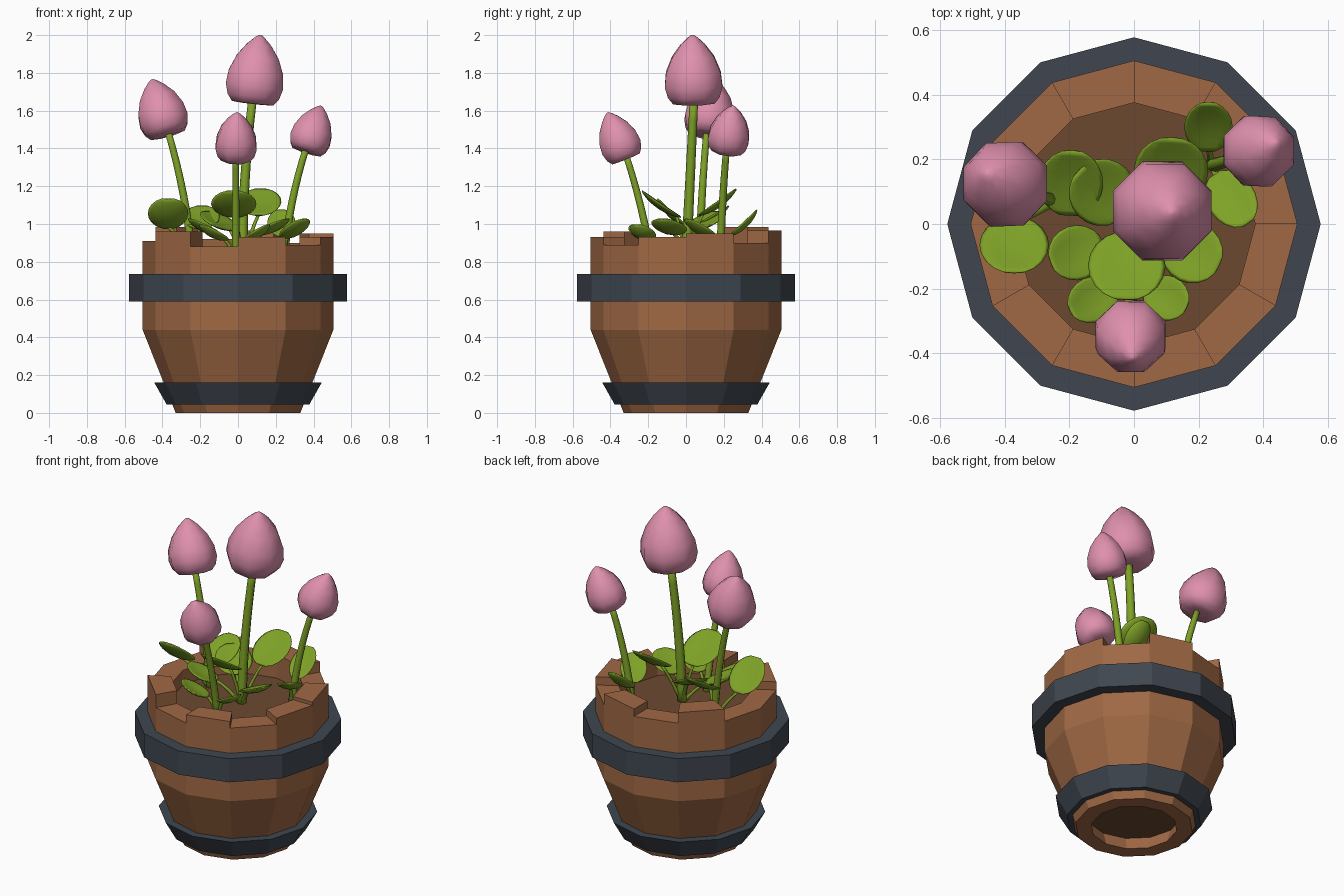
import bpy, bmesh, math
from mathutils import Vector

if "Cube" in bpy.data.objects:
    bpy.data.objects.remove(bpy.data.objects["Cube"])


def material(name, rgb):
    m = bpy.data.materials.new(name)
    m.diffuse_color = (*rgb, 1)
    m.use_nodes = True
    m.node_tree.nodes["Principled BSDF"].inputs["Base Color"].default_value = m.diffuse_color
    return m


WOOD = material("terracotta wood", (0.35, 0.14, 0.058))
IRON = material("slate iron", (0.05, 0.062, 0.08))
SOIL = material("dark soil", (0.147, 0.066, 0.03))
GREEN = material("leaf green", (0.21, 0.36, 0.02))
PINK = material("bud pink", (0.74, 0.28, 0.42))


def make(name, verts, faces, mat, smooth=False):
    bm = bmesh.new()
    vs = [bm.verts.new(v) for v in verts]
    for f in faces:
        bm.faces.new([vs[i] for i in f])
    bmesh.ops.recalc_face_normals(bm, faces=bm.faces)
    for f in bm.faces:
        f.smooth = smooth
    me = bpy.data.meshes.new(name)
    bm.to_mesh(me)
    bm.free()
    me.materials.append(mat)
    ob = bpy.data.objects.new(name, me)
    bpy.context.collection.objects.link(ob)
    return ob


def loft(name, rings, mat, smooth=False, closed=False):
    """Skin a list of equal rings; cap the ends unless closed into a loop."""
    n, k = len(rings[0]), len(rings)
    faces = []
    for i in range(k if closed else k - 1):
        a, b = i * n, ((i + 1) % k) * n
        faces += [(a + j, a + (j + 1) % n, b + (j + 1) % n, b + j) for j in range(n)]
    if not closed:
        faces += [tuple(range(n)), tuple(range((k - 1) * n, k * n))]
    return make(name, [p for r in rings for p in r], faces, mat, smooth)


def ring(r, z, n=12):
    return [(r * math.cos(math.tau * i / n), r * math.sin(math.tau * i / n), z) for i in range(n)]


def frame(d):
    d = d.normalized()
    u = Vector((1, 0, 0))
    u = (u - d * u.dot(d)).normalized()
    return d, u, d.cross(u)


def bezier(a, b, c, t):
    return a * (1 - t) ** 2 + b * 2 * t * (1 - t) + c * t * t


def tube(name, a, b, c, r0, r1, steps=8, n=8):
    a, b, c = Vector(a), Vector(b), Vector(c)
    rings = []
    for i in range(steps + 1):
        t = i / steps
        p = bezier(a, b, c, t)
        _, u, v = frame((b - a) * (1 - t) + (c - b) * t)
        r = r0 + (r1 - r0) * t
        rings.append([p + u * r * math.cos(math.tau * j / n) + v * r * math.sin(math.tau * j / n)
                      for j in range(n)])
    return loft(name, rings, GREEN, True)


# Twelve wooden staves with uneven tops
tops = [0.95, 0.90, 0.965, 0.92, 0.985, 0.91, 0.91, 0.96, 0.88, 0.93, 0.89, 0.93]
for i, top in enumerate(tops):
    profile = [(0.33, 0), (0.505, 0.44), (0.505, top), (0.375, top), (0.375, 0.44), (0.24, 0)]
    sides = []
    for a in (math.radians(30 * i), math.radians(30 * i + 30)):
        sides.append([(r * math.cos(a), r * math.sin(a), z) for r, z in profile])
    loft(f"stave_{i + 1}", sides, WOOD)

# Iron bands
loft("upper_band", [ring(0.5, 0.59), ring(0.577, 0.59), ring(0.577, 0.735), ring(0.5, 0.735)],
     IRON, closed=True)
loft("lower_band", [ring(0.34, 0.045), ring(0.378, 0.045), ring(0.443, 0.16), ring(0.385, 0.16)],
     IRON, closed=True)

# Soil filling the barrel
loft("soil", [ring(0.268, 0.08), ring(0.38, 0.44), ring(0.38, 0.82)], SOIL)

# Flowers: stem base, stem bend, bud base, bud tip, bud radius
flowers = [
    ((0.025, 0.0, 0.8), (0.02, 0.02, 1.2), (0.077, 0.042, 1.64), (0.118, 0.035, 2.0), 0.165, 0.028),
    ((-0.24, 0.07, 0.8), (-0.27, 0.08, 1.15), (-0.372, 0.11, 1.475), (-0.455, 0.155, 1.765), 0.14, 0.022),
    ((0.24, 0.18, 0.8), (0.27, 0.19, 1.12), (0.362, 0.215, 1.385), (0.44, 0.25, 1.625), 0.117, 0.022),
    ((-0.012, -0.18, 0.8), (-0.012, -0.23, 1.1), (-0.012, -0.318, 1.345), (-0.005, -0.415, 1.59), 0.117, 0.021),
]
bud_profile = [(-0.01, 0.35), (0.0, 0.72), (0.1, 0.9), (0.25, 1.0), (0.45, 0.95),
               (0.68, 0.73), (0.86, 0.42), (0.96, 0.18), (1.0, 0.05)]
for i, (base, bend, neck, tip, rad, thick) in enumerate(flowers):
    tube(f"stem_{i + 1}", base, bend, Vector(neck) + Vector((0, 0, 0.02)), thick, thick * 0.8)
    neck, tip = Vector(neck), Vector(tip)
    _, u, v = frame(tip - neck)
    rings = []
    for t, r in bud_profile:
        c = neck.lerp(tip, t)
        rings.append([c + (u * math.cos(a) + v * math.sin(a)) * r * rad
                      for a in (math.tau * (j + 0.5) / 8 for j in range(8))])
    loft(f"bud_{i + 1}", rings, PINK, True)

# Leaves: blade base, blade tip, width, index of the flower they grow from
leaves = [
    ((-0.2, 0.03, 0.97), (-0.19, 0.23, 1.09), 0.2, 1),
    ((-0.03, 0.03, 0.96), (-0.17, 0.17, 1.06), 0.21, 0),
    ((-0.37, 0.015, 0.97), (-0.37, -0.155, 1.13), 0.215, 1),
    ((-0.1, -0.06, 0.94), (-0.26, -0.12, 1.02), 0.17, 0),
    ((-0.02, -0.03, 1.03), (-0.025, -0.237, 1.17), 0.24, 0),
    ((-0.06, -0.2, 0.91), (-0.2, -0.27, 0.99), 0.14, 3),
    ((0.04, -0.2, 0.91), (0.165, -0.26, 0.99), 0.14, 3),
    ((0.1, -0.05, 0.94), (0.265, -0.13, 1.02), 0.19, 0),
    ((0.11, 0.07, 1.04), (0.12, 0.27, 1.18), 0.23, 0),
    ((0.25, 0.15, 0.92), (0.355, 0.0, 1.02), 0.15, 2),
    ((0.23, 0.23, 0.93), (0.23, 0.38, 1.07), 0.15, 2),
]
for i, (base, tip, width, owner) in enumerate(leaves):
    base, tip = Vector(base), Vector(tip)
    d = (tip - base).normalized()
    side = d.cross(Vector((0, 0, 1))).normalized()
    up = side.cross(d)
    half = (tip - base).length / 2
    # cushion-like oval blade, gently cupped
    rings = []
    for k in range(1, 10):
        s = -math.cos(math.pi * k / 10)
        w = math.sin(math.pi * k / 10)
        c = (base + tip) / 2 + d * half * s * 1.04
        rings.append([c + side * (width / 2 * w * math.cos(a))
                      + up * (0.012 * w * math.sin(a) + 0.02 * (s * s + (w * math.cos(a)) ** 2 - 0.6))
                      for a in (math.tau * j / 12 for j in range(12))])
    loft(f"leaf_{i + 1}", rings, GREEN, True)
    root = Vector(flowers[owner][0])
    foot = base + d * half * 0.2
    tube(f"leaf_stalk_{i + 1}", root, root.lerp(foot, 0.5) + Vector((0, 0, 0.04)), foot,
         0.012, 0.008, 4, 6)
